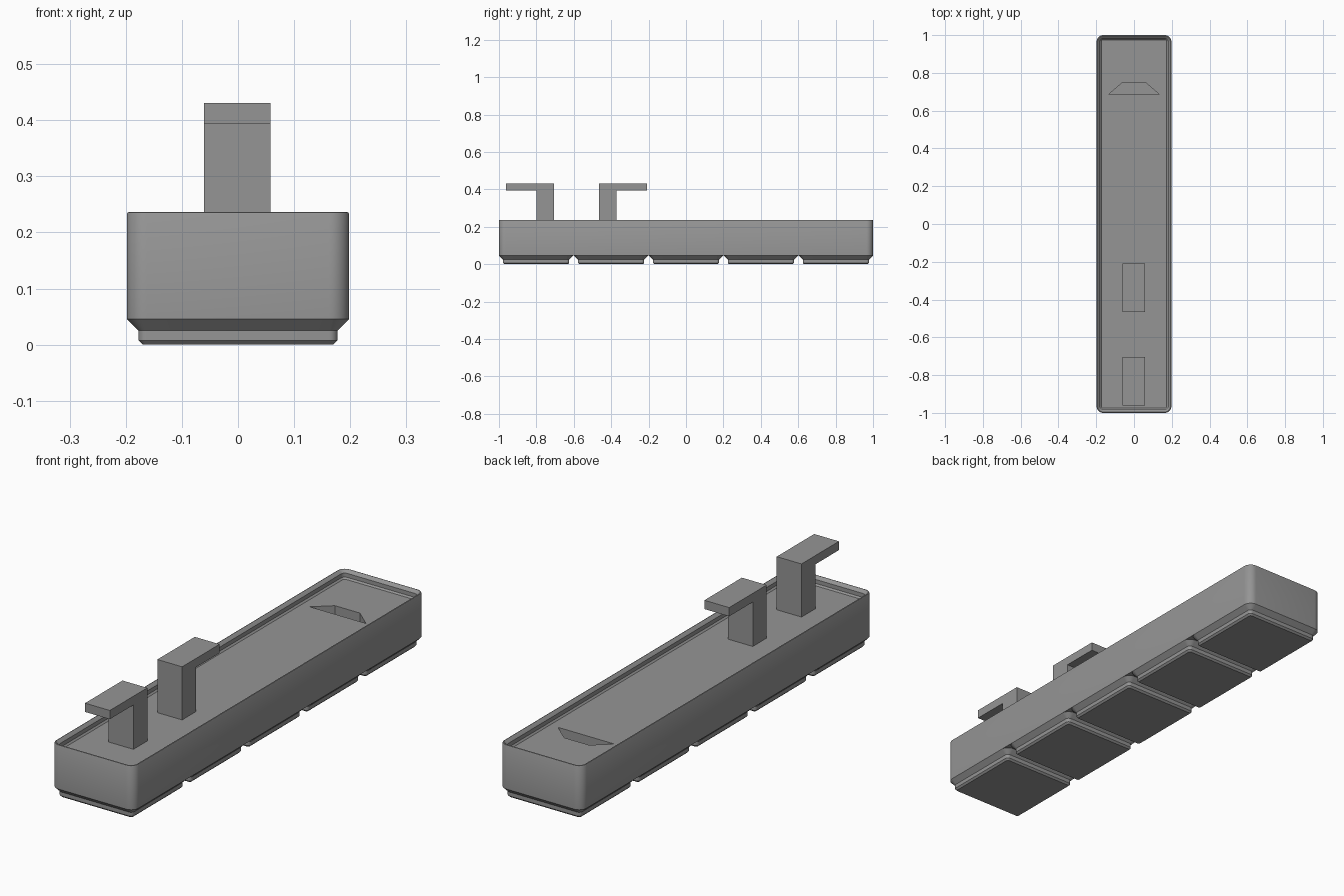
import bpy, bmesh, math

if "Cube" in bpy.data.objects:
    bpy.data.objects.remove(bpy.data.objects["Cube"])

MM = 2 / 209.5            # model units per millimetre
HALF_X = 41.5 / 2         # half sizes in millimetres
HALF_Y = 209.5 / 2
PITCH = 42.0
RADIUS = 3.75

grey = bpy.data.materials.new("plain grey")
grey.diffuse_color = (0.3, 0.3, 0.3, 1)
grey.use_nodes = True
grey.node_tree.nodes["Principled BSDF"].inputs["Base Color"].default_value = grey.diffuse_color


def finish(bm, name, smooth=False):
    bmesh.ops.recalc_face_normals(bm, faces=bm.faces)
    mesh = bpy.data.meshes.new(name)
    bm.to_mesh(mesh)
    bm.free()
    obj = bpy.data.objects.new(name, mesh)
    bpy.context.collection.objects.link(obj)
    mesh.materials.append(grey)
    if smooth:
        smooth_by_angle(obj)
    return obj


def smooth_by_angle(obj):
    bpy.ops.object.select_all(action='DESELECT')
    obj.select_set(True)
    bpy.context.view_layer.objects.active = obj
    bpy.ops.object.shade_smooth_by_angle(angle=math.radians(30))


def rounded_loft(name, hx, hy, profile, cy=0.0, seg=8):
    """Closed stack of rounded rectangles; profile holds (inset, height) in mm."""
    bm = bmesh.new()
    rings = []
    for inset, z in profile:
        r = RADIUS - inset
        ring = []
        for q, (sx, sy) in enumerate(((1, 1), (-1, 1), (-1, -1), (1, -1))):
            for i in range(seg + 1):
                a = (q + i / seg) * math.pi / 2
                x = sx * (hx - RADIUS) + r * math.cos(a)
                y = sy * (hy - RADIUS) + r * math.sin(a) + cy
                ring.append(bm.verts.new((x * MM, y * MM, z * MM)))
        rings.append(ring)
    for a, b in zip(rings, rings[1:]):
        n = len(a)
        for i in range(n):
            j = (i + 1) % n
            bm.faces.new((a[i], a[j], b[j], b[i]))
    bm.faces.new(rings[0])
    bm.faces.new(rings[-1])
    return finish(bm, name, True)


def prism(name, points, depth):
    """Extrude a flat outline of 3D points along the depth vector."""
    bm = bmesh.new()
    face = bm.faces.new([bm.verts.new(p) for p in points])
    ext = bmesh.ops.extrude_face_region(bm, geom=[face])
    moved = [v for v in ext["geom"] if isinstance(v, bmesh.types.BMVert)]
    bmesh.ops.translate(bm, verts=moved, vec=depth)
    # extruding keeps the starting face, so the prism is closed
    return finish(bm, name)


# Solid tray body with a stepped stacking lip around the sunken floor
body = rounded_loft("tray_body", HALF_X, HALF_Y, [
    (0, 4.75), (0, 24.35), (0.18, 24.68), (0.55, 24.8), (0.9, 24.55),
    (1.9, 23.5), (1.9, 21.7), (2.6, 21.0)])

# Trapezoid slot sunk into the floor
FLOOR = 21 * MM
slot = prism("slot_cutter", [(-0.135, 0.685, FLOOR - 0.1), (0.135, 0.685, FLOOR - 0.1),
                             (0.06, 0.75, FLOOR - 0.1), (-0.06, 0.75, FLOOR - 0.1)],
             (0, 0, 0.12))
slot.hide_render = True
cut = body.modifiers.new("slot", 'BOOLEAN')
cut.operation = 'DIFFERENCE'
cut.solver = 'EXACT'
cut.object = slot
bpy.context.view_layer.objects.active = body
bpy.ops.object.modifier_apply(modifier=cut.name)
bpy.data.objects.remove(slot)
smooth_by_angle(body)

# Row of five chamfered feet
for k in range(5):
    rounded_loft(f"foot_{k + 1}", HALF_X, HALF_X,
                 [(2.95, 0), (2.15, 0.8), (2.15, 2.6), (0, 4.75)],
                 cy=(k - 2) * PITCH)

# Two L-shaped hooks facing away from each other
X0, X1 = -0.061, 0.058
UNDER, TOP = 0.393, 0.431
for name, back, out in (("front_hook", -0.705, -1), ("rear_hook", -0.466, 1)):
    outline = [(0, FLOOR - 0.002), (0, TOP), (0.257, TOP), (0.257, UNDER),
               (0.095, UNDER), (0.095, FLOOR - 0.002)]
    prism(name, [(X0, back + out * d, z) for d, z in outline], (X1 - X0, 0, 0))
